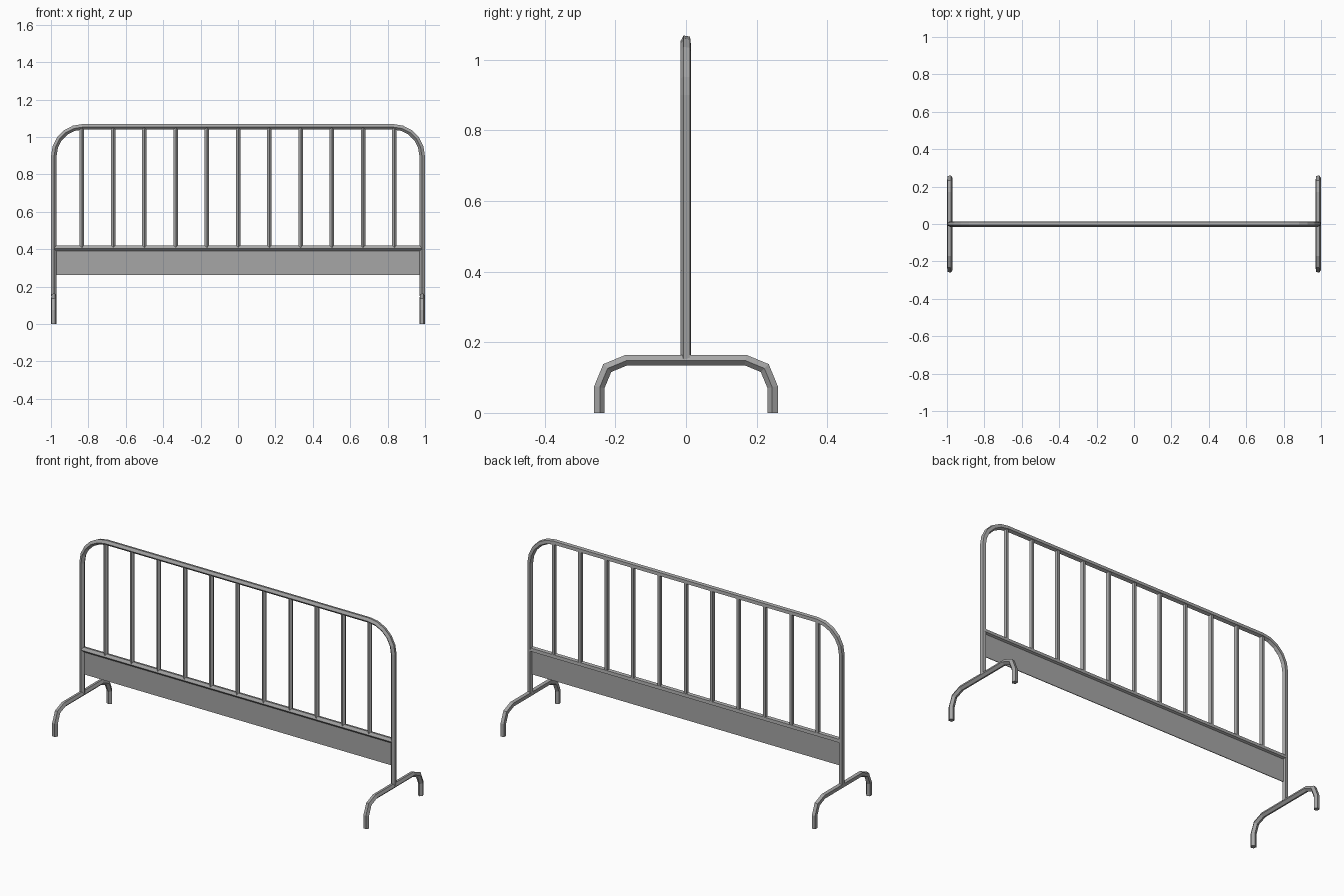
import bpy, bmesh
from math import sin, cos, pi, radians
from mathutils import Vector

if "Cube" in bpy.data.objects:
    bpy.data.objects.remove(bpy.data.objects["Cube"], do_unlink=True)

steel = bpy.data.materials.new("galvanised grey")
steel.use_nodes = True
grey = (0.38, 0.38, 0.38, 1)
steel.diffuse_color = grey
steel.node_tree.nodes["Principled BSDF"].inputs["Base Color"].default_value = grey


def finish(name, bm):
    bmesh.ops.recalc_face_normals(bm, faces=bm.faces)
    mesh = bpy.data.meshes.new(name)
    bm.to_mesh(mesh)
    bm.free()
    mesh.materials.append(steel)
    obj = bpy.data.objects.new(name, mesh)
    bpy.context.collection.objects.link(obj)
    return obj


def tube(name, path, normal, radius, sides=5):
    """Sweep a low-poly pipe along a planar path with mitred bends."""
    bm = bmesh.new()
    pts, normal = [Vector(p) for p in path], Vector(normal)
    rings = []
    for i, p in enumerate(pts):
        before = (p - pts[i - 1]).normalized() if i else (pts[1] - p).normalized()
        after = (pts[i + 1] - p).normalized() if i < len(pts) - 1 else before
        tangent = (before + after).normalized()
        outward = tangent.cross(normal) / tangent.dot(before)
        ring = []
        for k in range(sides):
            a = radians(115) + 2 * pi * k / sides
            ring.append(bm.verts.new(p + outward * sin(a) * radius + normal * cos(a) * radius))
        rings.append(ring)
    for r, s in zip(rings, rings[1:]):
        for k in range(sides):
            n = (k + 1) % sides
            bm.faces.new((r[k], r[n], s[n], s[k]))
    bm.faces.new(rings[0])
    bm.faces.new(rings[-1])
    return finish(name, bm)


def arch(half, low, high, bend, steps):
    """Points (across, up) of an upside-down U with rounded corners."""
    side = [(-half, low)]
    for i in range(steps + 1):
        a = pi / 2 * i / steps
        side.append((-half + bend - bend * cos(a), high - bend + bend * sin(a)))
    return side + [(-u, z) for u, z in reversed(side)]


PIPE = 0.0155
POST_X, TOP_Z, RAIL_Z = 0.985, 1.055, 0.405
Y_AXIS = (0, 1, 0)

# Outer frame: both posts and the top rail in one bent pipe
tube("frame", [(x, 0, z) for x, z in arch(POST_X, 0.15, TOP_Z, 0.155, 5)], Y_AXIS, PIPE)

# Middle rail between the posts
tube("middle_rail", [(-POST_X, 0, RAIL_Z), (POST_X, 0, RAIL_Z)], Y_AXIS, PIPE)

# Upright bars
for i in range(11):
    x = (i - 5) * 0.167
    tube(f"bar_{i + 1}", [(x, 0, RAIL_Z), (x, 0, TOP_Z)], Y_AXIS, 0.0128)

# Feet under each post
for label, x in (("right", -POST_X), ("left", POST_X)):
    tube(f"{label}_foot", [(x, y, z) for y, z in arch(0.246, 0, 0.15, 0.077, 2)],
         (-1, 0, 0), PIPE)

# Thin sheet panel below the middle rail
bm = bmesh.new()
bmesh.ops.create_cube(bm, size=1)
bmesh.ops.scale(bm, verts=bm.verts, vec=(1.95, 0.004, 0.14))
bmesh.ops.translate(bm, verts=bm.verts, vec=(0, 0, 0.332))
finish("panel", bm)
